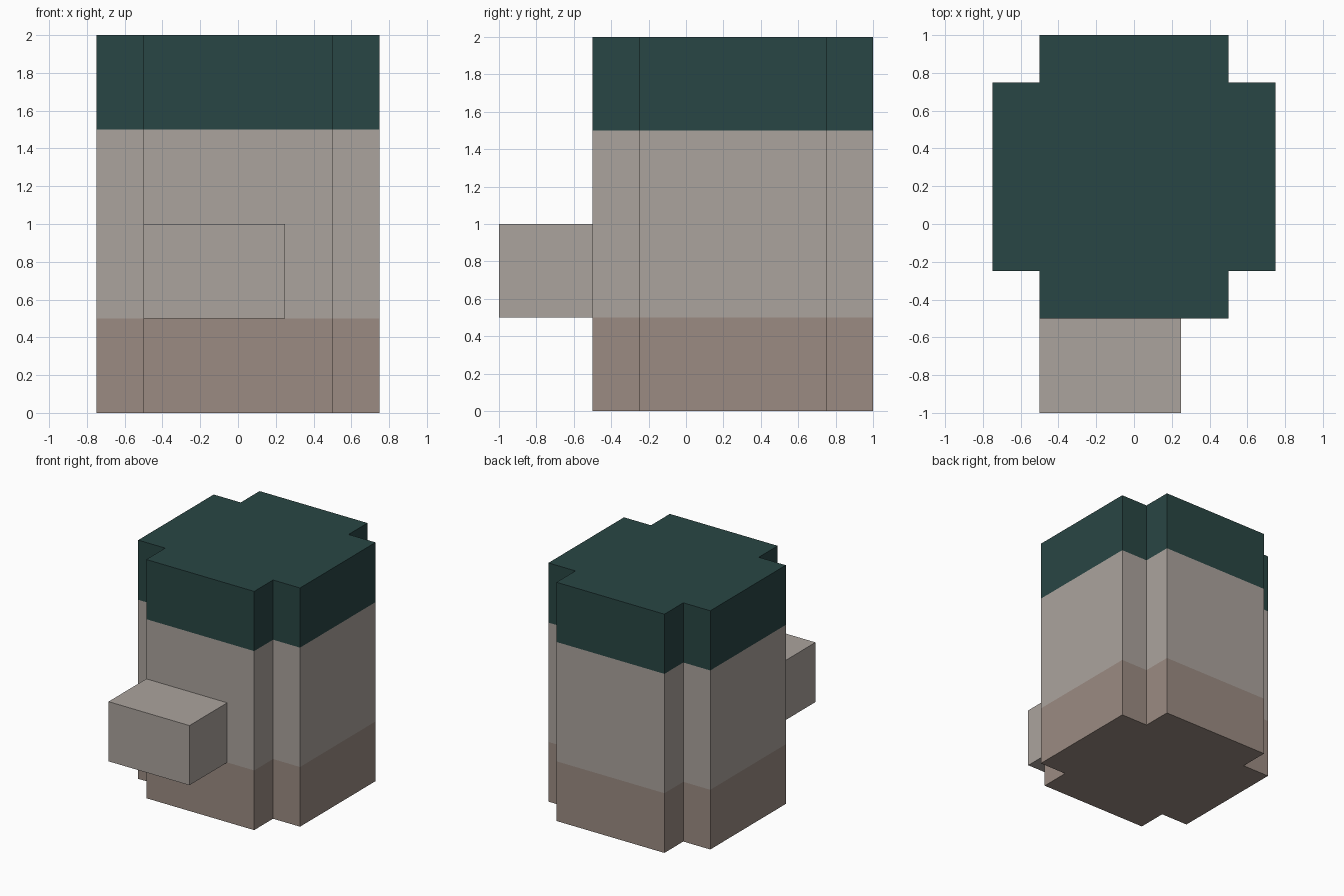
import bpy, bmesh

if "Cube" in bpy.data.objects:
    bpy.data.objects.remove(bpy.data.objects["Cube"])


def material(name, rgb):
    m = bpy.data.materials.new(name)
    m.diffuse_color = (*rgb, 1)
    m.use_nodes = True
    m.node_tree.nodes["Principled BSDF"].inputs["Base Color"].default_value = m.diffuse_color
    return m


def banded_prism(name, outline, levels, mats):
    """Closed prism over a counter-clockwise outline, one material per height band."""
    bm = bmesh.new()
    rings = [[bm.verts.new((x, y, z)) for x, y in outline] for z in levels]
    n = len(outline)
    bm.faces.new(rings[0][::-1])
    bm.faces.new(rings[-1]).material_index = len(mats) - 1
    for band, (low, high) in enumerate(zip(rings, rings[1:])):
        for i in range(n):
            j = (i + 1) % n
            bm.faces.new((low[i], low[j], high[j], high[i])).material_index = band
    mesh = bpy.data.meshes.new(name)
    bm.to_mesh(mesh)
    bm.free()
    for m in mats:
        mesh.materials.append(m)
    obj = bpy.data.objects.new(name, mesh)
    bpy.context.collection.objects.link(obj)
    return obj


brown = material("brown", (0.33, 0.26, 0.225))
grey = material("warm_grey", (0.41, 0.37, 0.34))
green = material("dark_green", (0.022, 0.061, 0.058))

# Body: square with notched corners, mirrored from its right half
right = [(0.5, -0.5), (0.5, -0.25), (0.75, -0.25), (0.75, 0.75), (0.5, 0.75), (0.5, 1)]
outline = right + [(-x, y) for x, y in reversed(right)]
banded_prism("body", outline, (0, 0.5, 1.5, 2), (brown, grey, green))

# Block sticking out of the front, off centre
block = [(-0.5, -1), (0.25, -1), (0.25, -0.5), (-0.5, -0.5)]
banded_prism("front_block", block, (0.5, 1), (grey,))
